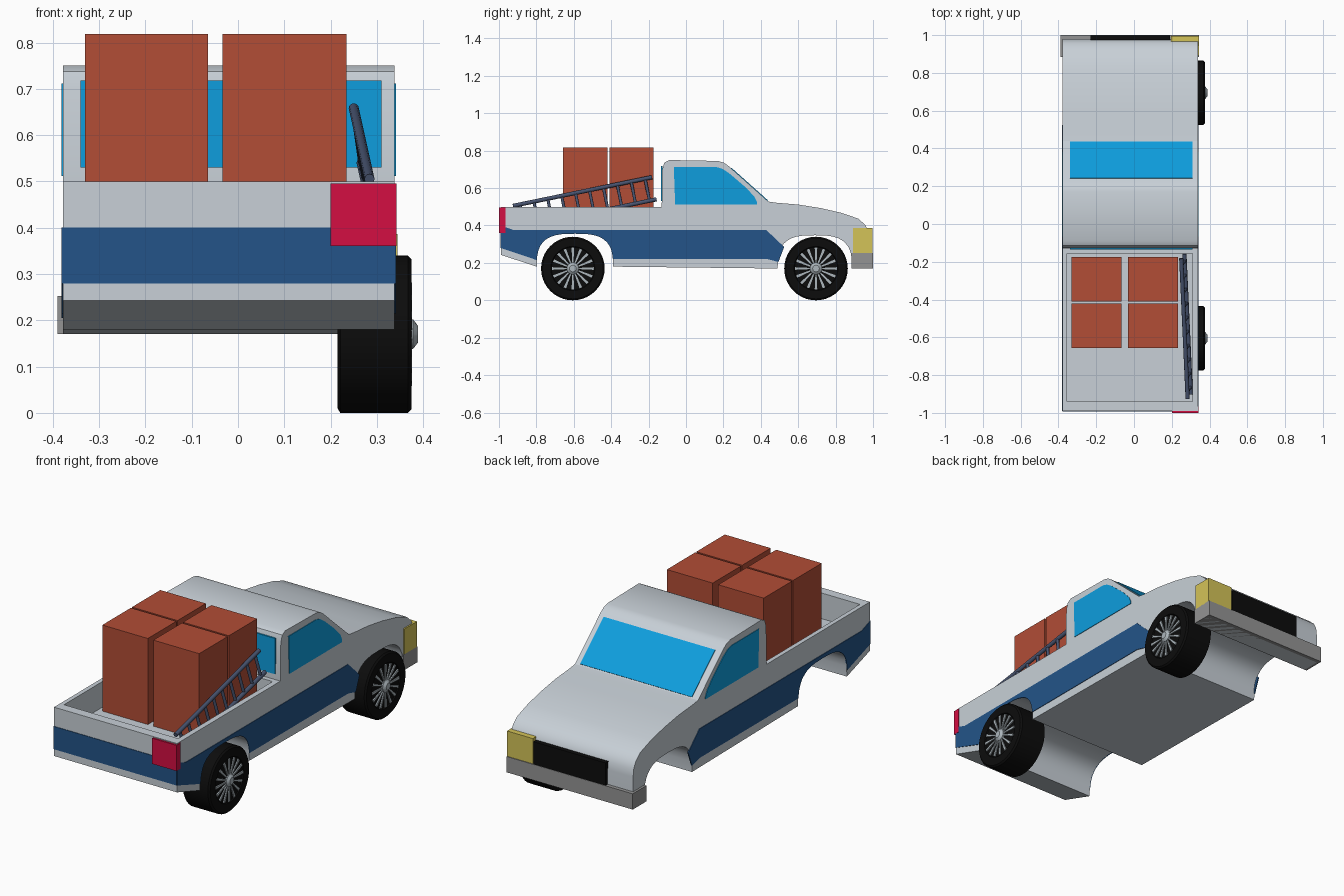
import bpy, bmesh, math
from mathutils import Vector

cube = bpy.data.objects.get("Cube")
if cube:
    bpy.data.objects.remove(cube, do_unlink=True)


def material(name, r, g, b):
    m = bpy.data.materials.new(name)
    col = [((c / 255 + 0.055) / 1.055) ** 2.4 if c > 10 else c / 255 / 12.92 for c in (r, g, b)] + [1]
    m.diffuse_color = col
    m.use_nodes = True
    m.node_tree.nodes["Principled BSDF"].inputs["Base Color"].default_value = col
    return m


paint = material("silver paint", 200, 208, 215)
blue = material("blue stripe", 35, 84, 136)
glass = material("sky blue glass", 14, 158, 222)
brick = material("rust red", 178, 77, 54)
steel = material("slate ladder", 72, 84, 112)
rubber = material("black", 12, 12, 12)
chrome = material("wheel metal", 172, 182, 188)
bumper_grey = material("bumper grey", 148, 148, 148)
amber = material("headlight yellow", 212, 195, 88)
red = material("tail light red", 212, 14, 66)


def finish(name, bm, mat, smooth=True):
    bmesh.ops.recalc_face_normals(bm, faces=bm.faces)
    me = bpy.data.meshes.new(name)
    bm.to_mesh(me)
    bm.free()
    ob = bpy.data.objects.new(name, me)
    bpy.context.collection.objects.link(ob)
    me.materials.append(mat)
    if smooth:
        bpy.ops.object.select_all(action='DESELECT')
        ob.select_set(True)
        bpy.context.view_layer.objects.active = ob
        bpy.ops.object.shade_smooth_by_angle(angle=math.radians(35))
    return ob


def prism(name, profile, x0, x1, mat, smooth=False):
    """Side profile of (y, z) points extruded across the width."""
    bm = bmesh.new()
    face = bm.faces.new([bm.verts.new((x0, y, z)) for y, z in profile])
    out = bmesh.ops.extrude_face_region(bm, geom=[face])
    moved = [v for v in out["geom"] if isinstance(v, bmesh.types.BMVert)]
    bmesh.ops.translate(bm, verts=moved, vec=(x1 - x0, 0, 0))
    return finish(name, bm, mat, smooth)


def box(name, xs, ys, zs, mat):
    (y0, y1), (z0, z1) = ys, zs
    return prism(name, [(y0, z0), (y1, z0), (y1, z1), (y0, z1)], *xs, mat)


def lathe(name, profile, y, z, mat, segs=40):
    """Spin (x, radius) points around an axle along x."""
    bm = bmesh.new()
    vs = [bm.verts.new((x, y, z + r)) for x, r in profile]
    edges = [bm.edges.new(p) for p in zip(vs, vs[1:])]
    bmesh.ops.spin(bm, geom=vs + edges, cent=(0, y, z), axis=(1, 0, 0),
                   angle=math.tau, steps=segs)
    bmesh.ops.remove_doubles(bm, verts=bm.verts, dist=0.0005)
    return finish(name, bm, mat)


def tube(name, a, b, radius, mat):
    a, b = Vector(a), Vector(b)
    bm = bmesh.new()
    bmesh.ops.create_cone(bm, cap_ends=True, segments=12, radius1=radius,
                          radius2=radius, depth=(b - a).length)
    bmesh.ops.rotate(bm, verts=bm.verts, matrix=(b - a).to_track_quat('Z', 'Y').to_matrix())
    bmesh.ops.translate(bm, verts=bm.verts, vec=(a + b) / 2)
    return finish(name, bm, mat)


def arch(centre, half, base, height, steps=18):
    """Squarish wheel arch, listed from rear to front."""
    pts = []
    for i in range(steps + 1):
        t = math.pi * (1 - i / steps)
        c, s = math.cos(t), max(math.sin(t), 0)
        pts.append((centre + half * math.copysign(abs(c) ** 0.667, c), base + height * s ** 0.667))
    return pts


# Body shell with wheel arches across its full width
LEFT, RIGHT = 0.338, -0.378
rear_arch = arch(-0.594, 0.204, 0.18, 0.176)
front_arch = arch(0.689, 0.199, 0.17, 0.178)
upper = [(0.98, 0.17), (0.98, 0.33), (0.975, 0.37), (0.957, 0.405), (0.92, 0.437),
         (0.83, 0.468), (0.72, 0.493), (0.6, 0.512), (0.48, 0.522), (0.44, 0.528),
         (0.225, 0.72), (0.2, 0.737), (0.17, 0.745), (-0.09, 0.75), (-0.115, 0.737),
         (-0.127, 0.7), (-0.13, 0.5), (-0.99, 0.5), (-0.99, 0.243)]
body = prism("body", upper + rear_arch + front_arch, RIGHT, LEFT, paint)

# Open cargo bed
cutter = box("bed_cutter", (-0.355, 0.31), (-0.94, -0.155), (0.365, 0.6), paint)
cutter.hide_render = True
mod = body.modifiers.new("bed", 'BOOLEAN')
mod.operation = 'DIFFERENCE'
mod.solver = 'EXACT'
mod.object = cutter
bpy.ops.object.select_all(action='DESELECT')
body.select_set(True)
bpy.context.view_layer.objects.active = body
bpy.ops.object.modifier_apply(modifier=mod.name)
bpy.data.objects.remove(cutter, do_unlink=True)
bpy.ops.object.shade_smooth_by_angle(angle=math.radians(30))

# Side stripes and side windows as thin plates
stripe = [(-0.99, 0.4), (-0.92, 0.375), (0.43, 0.375), (0.525, 0.285), (0.494, 0.205),
          (0.43, 0.222), (-0.391, 0.222)]
stripe += [p for p in reversed(rear_arch) if p[1] > 0.225] + [(-0.798, 0.215), (-0.99, 0.28)]
window = [(-0.065, 0.712), (0.165, 0.712), (0.195, 0.703), (0.23, 0.68), (0.32, 0.603),
          (0.365, 0.555), (0.38, 0.525), (0.38, 0.512), (-0.058, 0.512)]
for side, x, out in (("left", LEFT, 0.003), ("right", RIGHT, -0.003)):
    prism(side + "_stripe", stripe, x - out, x + out, blue)
    prism(side + "_window", window, x - out, x + out, glass)
box("tailgate_stripe", (RIGHT, LEFT), (-0.993, -0.988), (0.28, 0.4), blue)

# Front and rear glass
box("rear_window", (-0.34, 0.31), (-0.134, -0.126), (0.53, 0.718), glass)
prism("windshield", [(0.239, 0.705), (0.434, 0.531), (0.438, 0.535), (0.243, 0.709)],
      -0.34, 0.31, glass)

# Nose and tail fittings
box("front_bumper", (-0.39, 0.345), (0.885, 1.0), (0.17, 0.253), bumper_grey)
box("grille", (-0.23, 0.19), (0.97, 0.998), (0.25, 0.372), rubber)
box("headlight", (0.195, 0.345), (0.893, 0.996), (0.25, 0.386), amber)
box("tail_light", (0.2, 0.342), (-1.0, -0.965), (0.36, 0.495), red)

# Wheels with flared spokes and a hub cap
AXLE, SPOKES = 0.17, 16
for tag, y in (("rear", -0.605), ("front", 0.695)):
    lathe(tag + "_tire", [(0.215, 0), (0.215, 0.16), (0.221, 0.17), (0.367, 0.17),
                          (0.375, 0.162), (0.375, 0.118), (0.37, 0.114), (0.37, 0)], y, AXLE, rubber)
    lathe(tag + "_hub", [(0.368, 0.033), (0.378, 0.032), (0.389, 0.018), (0.389, 0)],
          y, AXLE, chrome, 16)
    bm = bmesh.new()
    for i in range(SPOKES):
        t = math.tau * i / SPOKES
        radial, across = Vector((0, math.cos(t), math.sin(t))), Vector((0, -math.sin(t), math.cos(t)))
        hub = Vector((0.369, y, AXLE))
        face = bm.faces.new([bm.verts.new(hub + radial * r + across * w) for r, w in
                             ((0.025, -0.003), (0.112, -0.007), (0.112, 0.007), (0.025, 0.003))])
        out = bmesh.ops.extrude_face_region(bm, geom=[face])
        bmesh.ops.translate(bm, vec=(0.007, 0, 0),
                            verts=[v for v in out["geom"] if isinstance(v, bmesh.types.BMVert)])
    finish(tag + "_spokes", bm, chrome, False)

# Four crates standing on the bed floor
for i, xs in enumerate(((-0.33, -0.065), (-0.033, 0.234))):
    for j, ys in enumerate(((-0.657, -0.42), (-0.41, -0.175))):
        box(f"crate_{i}_{j}", xs, ys, (0.364, 0.818), brick)

# Ladder lying on its edge beside the crates
foot, head = Vector((0.284, -0.925, 0.505)), Vector((0.25, -0.182, 0.658))
drop = Vector((0.017, 0.024, -0.118))
tube("ladder_upper_rail", foot, head, 0.011, steel)
tube("ladder_lower_rail", foot + drop, head + drop, 0.011, steel)
for i in range(10):
    p = foot.lerp(head, (i + 0.5) / 10)
    tube(f"ladder_rung_{i}", p, p + drop, 0.008, steel)
